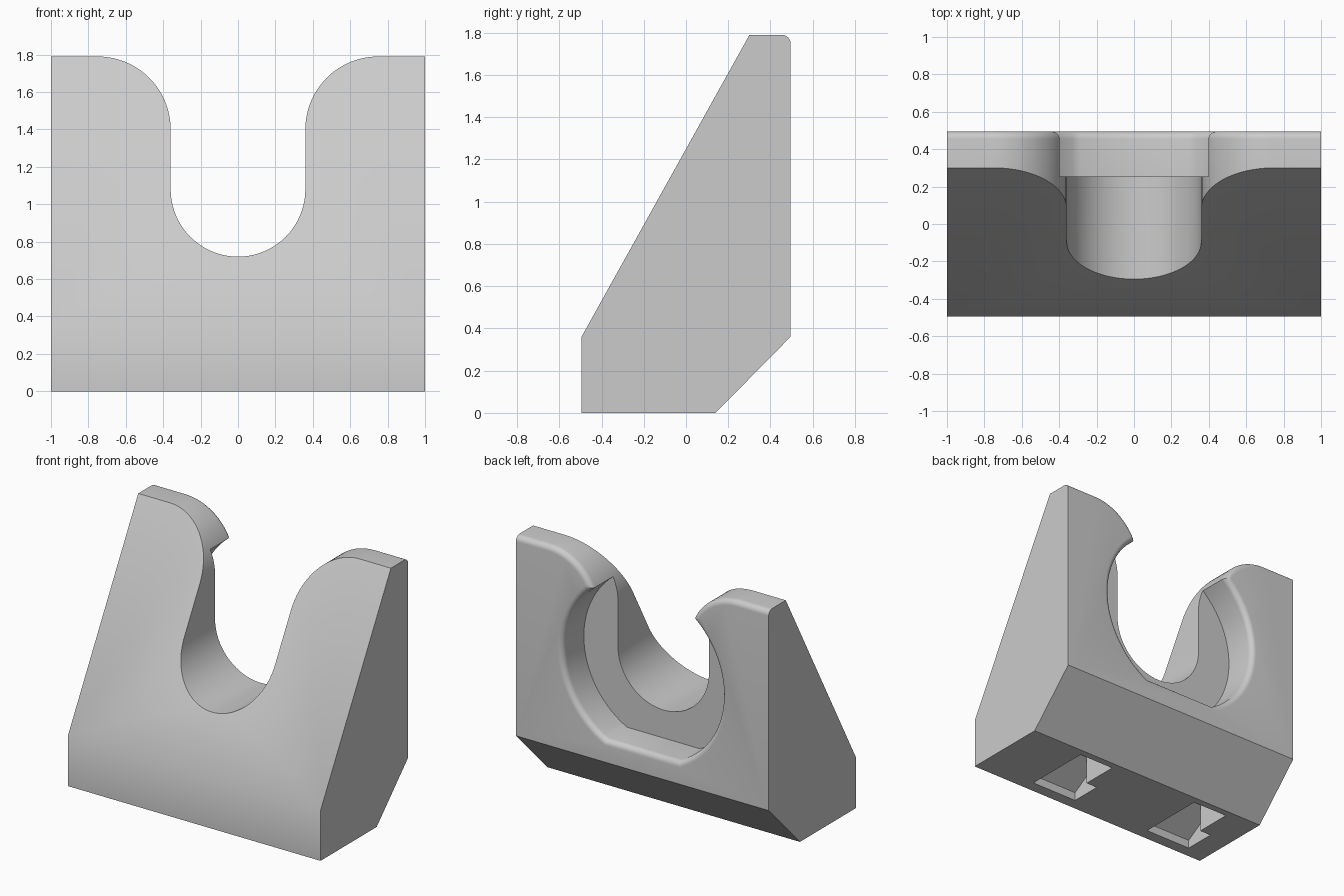
import bpy, bmesh
from math import sin, cos, pi, asin

cube = bpy.data.objects.get("Cube")
if cube:
    bpy.data.objects.remove(cube, do_unlink=True)

BACK = 0.495          # half depth of the block
ROUND = 0.04          # rounding of the rear edges
TOP = 1.79

grey = bpy.data.materials.new("light grey")
grey.use_nodes = True
colour = (0.6, 0.6, 0.6, 1)
grey.diffuse_color = colour
grey.node_tree.nodes["Principled BSDF"].inputs["Base Color"].default_value = colour


def loft(name, rings):
    """Closed solid through rings of equal point count."""
    bm = bmesh.new()
    loops = [[bm.verts.new(p) for p in ring] for ring in rings]
    n = len(loops[0])
    for a, b in zip(loops, loops[1:]):
        for i in range(n):
            j = (i + 1) % n
            bm.faces.new((a[i], a[j], b[j], b[i]))
    bm.faces.new(loops[0])
    bm.faces.new(loops[-1])
    bmesh.ops.recalc_face_normals(bm, faces=bm.faces)
    mesh = bpy.data.meshes.new(name)
    bm.to_mesh(mesh)
    bm.free()
    obj = bpy.data.objects.new(name, mesh)
    bpy.context.collection.objects.link(obj)
    return obj


def along_x(name, profile, x0, x1):
    return loft(name, [[(x, y, z) for y, z in profile] for x in (x0, x1)])


def arc(cx, cz, r, start, end, steps):
    return [(cx + r * cos(start + (end - start) * i / steps),
             cz + r * sin(start + (end - start) * i / steps)) for i in range(steps + 1)]


def flared_cutter(name, outline, y_start):
    """Cutter along y whose outline grows in a quarter round at the back."""
    stations = [(y_start, 0)]
    for i in range(7):
        t = pi / 2 * i / 6
        stations.append((BACK - ROUND + ROUND * sin(t), ROUND * (1 - cos(t))))
    stations.append((BACK + 0.2, ROUND))
    return loft(name, [[(x, y, z) for x, z in outline(o)] for y, o in stations])


def notch_outline(o):
    # U-shaped opening with shoulders curving out to the flat top
    r = 0.39 - o
    return ([(-1.2, 2.4), (-1.2, TOP - o)]
            + arc(-0.75, 1.40, r, pi / 2, 0, 20)
            + arc(0, 1.08, 0.36 + o, pi, 2 * pi, 40)
            + arc(0.75, 1.40, r, pi, pi / 2, 20)
            + [(1.2, TOP - o), (1.2, 2.4)])


def pocket_outline(o):
    # round seat with a flat floor
    r = 0.63 + o
    a = asin((0.56 + o) / r)
    return arc(0, 1.08, r, -a, pi + a, 72)


# Wedge-shaped block, left tall so the notch cutter trims its top
block = along_x("holder_block", [(-BACK, 0), (0.14, 0), (BACK, 0.36),
                                 (BACK, 2.14), (-BACK, 0.36)], -1, 1)
block.data.materials.append(grey)

cutters = [flared_cutter("notch_cutter", notch_outline, -0.8),
           flared_cutter("seat_cutter", pocket_outline, 0.255)]

# Two mounting sockets underneath, each a deep slot with a wider ramped mouth
for x in (0.55, -0.46):
    cutters.append(along_x("socket_mouth_cutter", [(-0.41, -0.1), (-0.41, 0.06),
                           (-0.18, 0.2), (-0.18, -0.1)], x - 0.37, x))
    cutters.append(along_x("socket_slot_cutter", [(-0.19, -0.1), (-0.19, 0.194),
                           (-0.18, 0.2), (0.09, 0.2), (0.09, -0.1)], x - 0.28, x))

bpy.ops.object.select_all(action='DESELECT')
bpy.context.view_layer.objects.active = block
block.select_set(True)
for cutter in cutters:
    cutter.hide_render = True
    mod = block.modifiers.new("cut", 'BOOLEAN')
    mod.operation = 'DIFFERENCE'
    mod.solver = 'EXACT'
    mod.object = cutter
    bpy.ops.object.modifier_apply(modifier=mod.name)
    bpy.data.objects.remove(cutter, do_unlink=True)

bpy.ops.object.shade_smooth_by_angle(angle=pi / 6)
